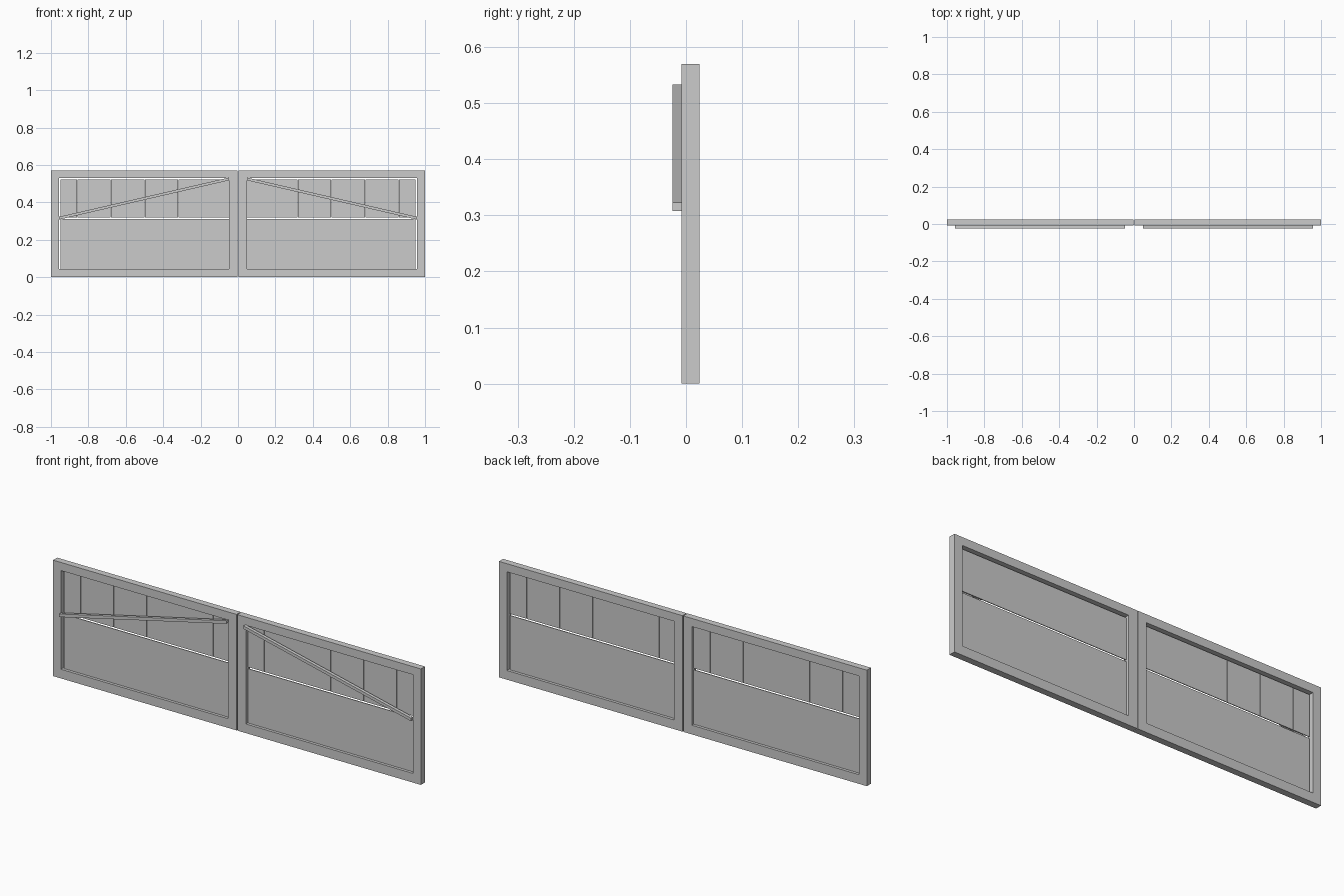
import bpy, bmesh

if "Cube" in bpy.data.objects:
    bpy.data.objects.remove(bpy.data.objects["Cube"])

grey = bpy.data.materials.new("light_grey")
grey.diffuse_color = (0.6, 0.6, 0.6, 1)
grey.use_nodes = True
grey.node_tree.nodes["Principled BSDF"].inputs["Base Color"].default_value = grey.diffuse_color

H = 0.57                      # gate height
Y0, Y1 = -0.008, 0.024        # frame depth
P0, P1 = 0.006, 0.010         # infill depth
X_IN, X_OUT = 0.049, 0.957    # opening of one leaf
GAP = 0.007                   # shadow gap around the infill
MID = 0.316                   # split between boards and lower panel


def prism(name, profile, y0, y1, side):
    """Extrude an x-z outline along y, mirrored to the chosen side."""
    bm = bmesh.new()
    face = bm.faces.new([bm.verts.new((side * x, y0, z)) for x, z in profile])
    ext = bmesh.ops.extrude_face_region(bm, geom=[face])
    moved = [v for v in ext["geom"] if isinstance(v, bmesh.types.BMVert)]
    bmesh.ops.translate(bm, verts=moved, vec=(0, y1 - y0, 0))
    bmesh.ops.recalc_face_normals(bm, faces=bm.faces)
    mesh = bpy.data.meshes.new(name)
    bm.to_mesh(mesh)
    bm.free()
    mesh.materials.append(grey)
    obj = bpy.data.objects.new(name, mesh)
    bpy.context.collection.objects.link(obj)
    return obj


def box(name, x0, x1, z0, z1, y0, y1, side):
    return prism(name, [(x0, z0), (x1, z0), (x1, z1), (x0, z1)], y0, y1, side)


for side, tag in ((-1, "left"), (1, "right")):
    # Frame of the leaf
    box(f"{tag}_inner_stile", 0.002, X_IN, 0, H, Y0, Y1, side)
    box(f"{tag}_outer_stile", X_OUT, 1.0, 0, H, Y0, Y1, side)
    box(f"{tag}_top_rail", X_IN, X_OUT, 0.53, H, Y0, Y1, side)
    box(f"{tag}_bottom_rail", X_IN, X_OUT, 0, 0.045, Y0, Y1, side)

    # Lower solid panel
    a, b = X_IN, X_OUT - GAP
    box(f"{tag}_lower_panel", a, b, 0.045, MID - 0.004, P0, P1, side)

    # Upper boards: half board at each end, four full boards between
    pitch = (b - a) / 5
    edges = [a] + [a + pitch * (i + 0.5) for i in range(5)] + [b]
    for i in range(6):
        box(f"{tag}_board_{i + 1}", edges[i] + (0.001 if i else 0),
            edges[i + 1] - (0.001 if i < 5 else 0),
            MID + 0.004, 0.53 - GAP, P0, P1, side)

    # Diagonal brace with upright-cut ends on the front
    prism(f"{tag}_diagonal_brace",
          [(0.047, 0.518), (X_OUT, 0.308), (X_OUT, 0.323), (0.047, 0.533)],
          -0.024, Y0, side)
